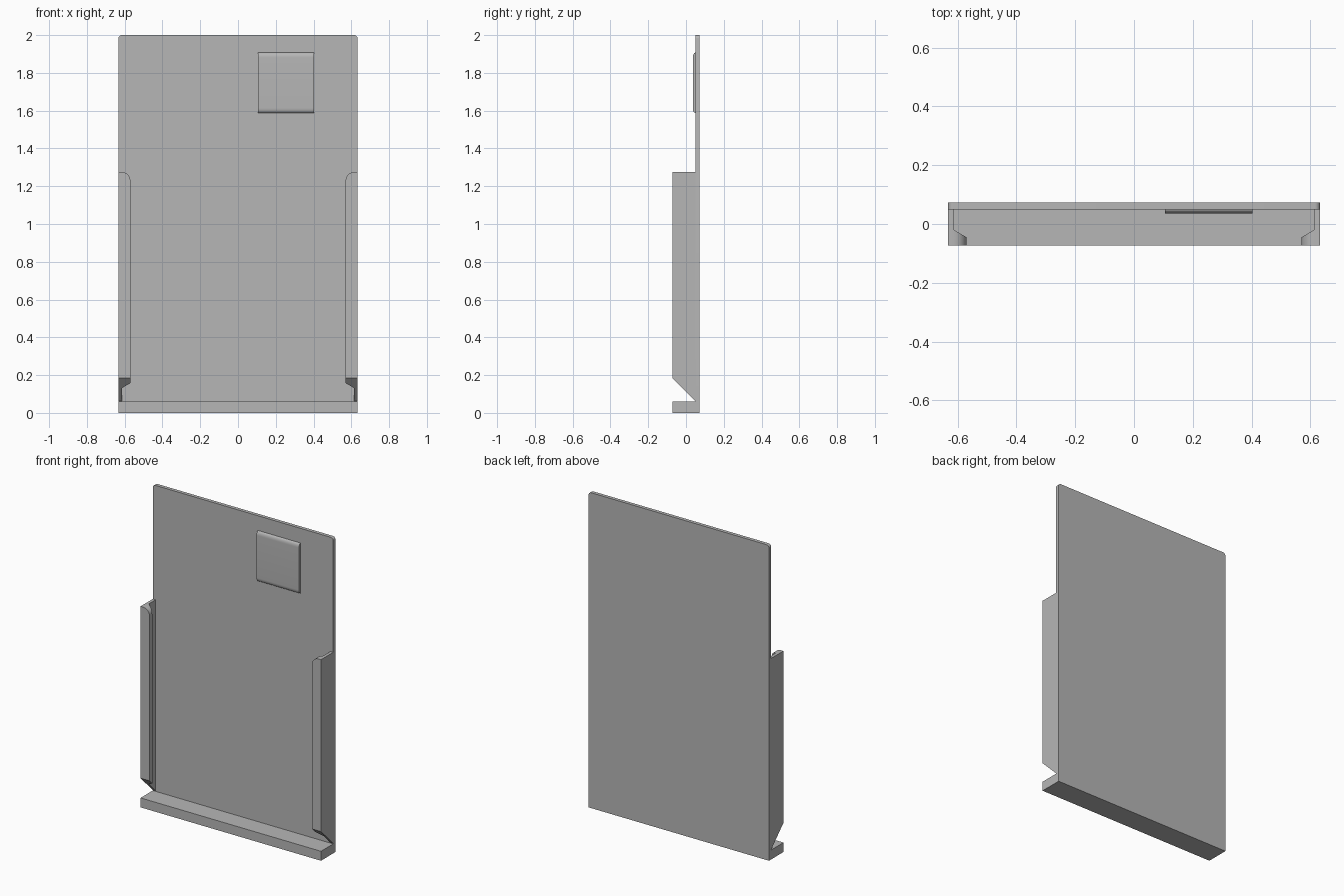
import bpy, bmesh, math
from mathutils import Vector

if "Cube" in bpy.data.objects:
    bpy.data.objects.remove(bpy.data.objects["Cube"])

W = 0.633        # half width
FRONT, BACK = -0.0725, 0.0725
FACE = 0.05      # front face of the plate
LIP_TOP = 0.06
RAIL_TOP = 1.275
LIP_IN = 0.57    # inner edge of the rail lips

grey = bpy.data.materials.new("plain grey")
grey.use_nodes = True
grey.diffuse_color = (0.47, 0.47, 0.47, 1)
grey.node_tree.nodes["Principled BSDF"].inputs["Base Color"].default_value = grey.diffuse_color


def prism(points, direction):
    """Extrude a closed 3D outline along a direction."""
    bm = bmesh.new()
    face = bm.faces.new([bm.verts.new(p) for p in points])
    out = bmesh.ops.extrude_face_region(bm, geom=[face], use_keep_orig=True)
    moved = [v for v in out["geom"] if isinstance(v, bmesh.types.BMVert)]
    bmesh.ops.translate(bm, verts=moved, vec=direction)
    bmesh.ops.recalc_face_normals(bm, faces=bm.faces)
    return bm


def slice_off(bm, point, normal):
    """Remove everything on the normal side of a plane and cap the cut."""
    cut = bmesh.ops.bisect_plane(bm, geom=bm.verts[:] + bm.edges[:] + bm.faces[:],
                                 dist=1e-5, plane_co=point, plane_no=normal, clear_outer=True)
    edges = [e for e in cut["geom_cut"] if isinstance(e, bmesh.types.BMEdge) and e.is_boundary]
    if edges:
        bmesh.ops.contextual_create(bm, geom=edges)


def finish(bm, name, smooth=False):
    bmesh.ops.recalc_face_normals(bm, faces=bm.faces)
    mesh = bpy.data.meshes.new(name)
    bm.to_mesh(mesh)
    bm.free()
    mesh.materials.append(grey)
    obj = bpy.data.objects.new(name, mesh)
    bpy.context.collection.objects.link(obj)
    if smooth:
        bpy.ops.object.select_all(action='DESELECT')
        obj.select_set(True)
        bpy.context.view_layer.objects.active = obj
        bpy.ops.object.shade_smooth_by_angle(angle=math.radians(30))
    return obj


def arc(cx, cz, rx, rz, start, end, steps=8):
    angles = [math.radians(start + (end - start) * i / steps) for i in range(steps + 1)]
    return [(cx + rx * math.cos(a), cz + rz * math.sin(a)) for a in angles]


# Back plate with small rounded top corners
R = 0.018
outline = [(-W, 0), (W, 0)] + arc(W - R, 2 - R, R, R, 0, 90) + arc(R - W, 2 - R, R, R, 90, 180)
finish(prism([(x, FACE, z) for x, z in outline], (0, BACK - FACE, 0)), "back_plate", True)

# Bottom ledge
ledge = [(FRONT, 0), (FACE, 0), (FACE, LIP_TOP), (FRONT, LIP_TOP)]
finish(prism([(-W, y, z) for y, z in ledge], (2 * W, 0, 0)), "bottom_ledge")

# Side rails: hooked section, angled bottom, rounded upper lip corner
section = [(W, FACE), (W, FRONT), (LIP_IN, FRONT), (LIP_IN, -0.045), (0.613, -0.02), (0.613, FACE)]
RR = 0.045
corner = arc(LIP_IN + RR, RAIL_TOP - RR, RR, RR, 180, 90)
for side, name in ((1, "left_rail"), (-1, "right_rail")):
    rail = prism([(x, y, LIP_TOP) for x, y in section], (0, 0, RAIL_TOP - LIP_TOP))
    slice_off(rail, Vector((0, FRONT, 0.185)), Vector((0, -1, -1)).normalized())
    for (x0, z0), (x1, z1) in zip(corner, corner[1:]):
        slice_off(rail, Vector((x0, 0, z0)), Vector((z0 - z1, 0, x1 - x0)).normalized())
    for v in rail.verts:
        v.co.x *= side
    finish(rail, name, True)

# Raised pad with rounded top and bottom edges
PAD_LOW, PAD_HIGH, DEPTH, ROUND = 1.588, 1.907, 0.014, 0.026
pad = (arc(FACE, PAD_HIGH - ROUND, DEPTH, ROUND, 90, 180)
       + arc(FACE, PAD_LOW + ROUND, DEPTH, ROUND, 180, 270))
finish(prism([(0.105, y, z) for y, z in pad], (0.298, 0, 0)), "front_pad", True)
